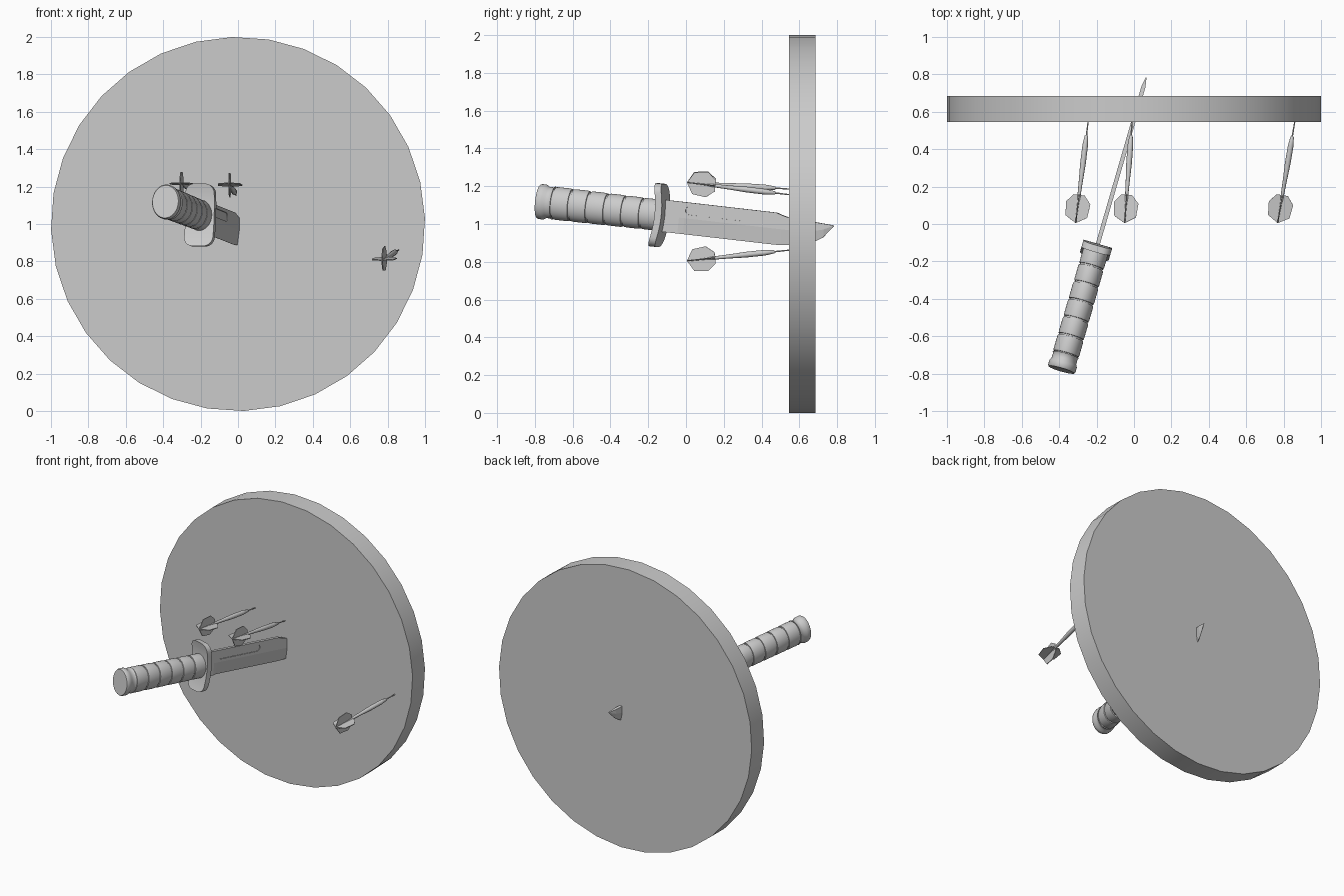
import bpy, bmesh, math
from mathutils import Vector, Matrix

cube = bpy.data.objects.get("Cube")
if cube:
    bpy.data.objects.remove(cube, do_unlink=True)

GREY = (0.6, 0.6, 0.6, 1)
grey = bpy.data.materials.new("plain grey")
grey.use_nodes = True
grey.diffuse_color = GREY
grey.node_tree.nodes["Principled BSDF"].inputs["Base Color"].default_value = GREY


def frame(origin, direction):
    """Local y runs along direction, local z stays close to up."""
    y = Vector(direction).normalized()
    x = y.cross(Vector((0, 0, 1))).normalized()
    m = Matrix((x, y, x.cross(y))).transposed().to_4x4()
    m.translation = origin
    return m


def finish(bm, name, matrix, smooth=None):
    bmesh.ops.recalc_face_normals(bm, faces=bm.faces)
    mesh = bpy.data.meshes.new(name)
    bm.to_mesh(mesh)
    bm.free()
    mesh.materials.append(grey)
    obj = bpy.data.objects.new(name, mesh)
    bpy.context.collection.objects.link(obj)
    obj.matrix_world = matrix
    if smooth:
        bpy.ops.object.select_all(action='DESELECT')
        bpy.context.view_layer.objects.active = obj
        obj.select_set(True)
        bpy.ops.object.shade_smooth_by_angle(angle=math.radians(smooth))
    return obj


def loft(rings):
    """Skin closed rings of points and cap both ends."""
    bm = bmesh.new()
    loops = [[bm.verts.new(p) for p in ring] for ring in rings]
    for a, b in zip(loops, loops[1:]):
        for i in range(len(a)):
            j = (i + 1) % len(a)
            bm.faces.new((a[i], a[j], b[j], b[i]))
    bm.faces.new(loops[0])
    bm.faces.new(loops[-1][::-1])
    return bm


def lathe(profile, sides, squash=1.0, phase=0.0):
    angles = [phase + math.tau * i / sides for i in range(sides)]
    return loft([[(r * squash * math.sin(a), t, r * math.cos(a)) for a in angles]
                 for t, r in profile])


def plate(outline, thickness):
    """Flat plate in the local yz plane."""
    return loft([[(x, y, z) for y, z in outline] for x in (-thickness / 2, thickness / 2)])


# Round target board
finish(lathe([(0.545, 1), (0.685, 1)], 32, phase=math.radians(-1.8)),
       "target_board", Matrix.Translation((0, 0, 1)), smooth=30)

# Knife
knife = frame((-0.2, -0.13, 1.045), (0.29, 1, -0.115))

finish(lathe([(-0.68, 0.088), (-0.672, 0.093), (-0.645, 0.093), (-0.63, 0.083),
              (-0.605, 0.083), (-0.597, 0.088)], 32, 0.82), "pommel", knife, smooth=40)

# Grip of stacked rings with narrow grooves between them
grip = []
RINGS = 6
step = 0.59 / RINGS
for i in range(RINGS):
    start = -0.6 + i * step
    r = 0.087 - 0.0008 * i
    grip += [(start, r - 0.008), (start + 0.008, r - 0.008), (start + 0.009, r - 0.002),
             (start + 0.02, r), (start + step - 0.012, r), (start + step - 0.001, r - 0.002)]
finish(lathe(grip, 32, 0.82), "grip", knife, smooth=40)

# Guard: rounded plate whose ends bend towards the grip
half_w, half_h, corner = 0.08, 0.168, 0.05
right_side = [(half_w, h) for h in (-0.09, -0.05, 0, 0.05, 0.09)]
arc = [(half_w - corner + corner * math.cos(a), half_h - corner + corner * math.sin(a))
       for a in (math.pi / 2 * k / 6 for k in range(7))]
outline = right_side + arc
outline += [(-x, z) for x, z in arc[::-1]] + [(-x, z) for x, z in right_side[::-1]]
outline += [(-x, -z) for x, z in arc] + [(x, -z) for x, z in arc[::-1]]
levels = sorted({round(z, 4) for x, z in outline})
widths = [max(x for x, z in outline if abs(z - h) < 0.001) for h in levels]
finish(loft([[(sx * w, y - 0.9 * h * h, h)
              for sx, y in ((-1, -0.015), (1, -0.015), (1, 0.022), (-1, 0.022))]
             for h, w in zip(levels, widths)]), "guard", knife, smooth=25)

# Blade sections: distance, spine, bevel line, edge, edge half width
T = 0.011
sections = [(0, 0.085, 0, -0.085, T), (0.1, 0.085, 0, -0.085, T), (0.13, 0.085, 0, -0.085, 0.001),
            (0.63, 0.085, 0, -0.085, 0.001), (0.67, 0.073, 0, -0.084, 0.001),
            (0.71, 0.064, 0, -0.08, 0.001), (0.79, 0.06, 0.005, -0.068, 0.001),
            (0.85, 0.058, 0.012, -0.048, 0.001), (0.9, 0.055, 0.025, -0.016, 0.001),
            (0.952, 0.052, 0.051, 0.05, 0.001)]
rings = []
for t, top, mid, low, e in sections:
    w = T if t < 0.94 else 0.002
    rings.append([(-w, t, top), (-w, t, mid), (-e, t, low), (e, t, low), (w, t, mid), (w, t, top)])
blade = finish(loft(rings), "blade", knife)

# Rounded groove pressed into each face of the blade
R, centre, first, last = 0.023, 0.043, 0.155, 0.455
caps = [math.pi * k / 8 for k in range(9)]
groove = [(last + R * math.sin(a), centre + R * math.cos(a)) for a in caps]
groove += [(first - R * math.sin(a), centre - R * math.cos(a)) for a in caps]
for side in (-1, 1):
    cutter = finish(plate(groove, 0.012), "groove_cutter",
                    knife @ Matrix.Translation((side * 0.0125, 0, 0)))
    cutter.hide_render = True
    mod = blade.modifiers.new("groove", 'BOOLEAN')
    mod.operation, mod.solver, mod.object = 'DIFFERENCE', 'EXACT', cutter
    bpy.context.view_layer.objects.active = blade
    bpy.context.view_layer.update()
    bpy.ops.object.modifier_apply(modifier=mod.name)
    bpy.data.objects.remove(cutter, do_unlink=True)

# Darts: tail and tip positions
darts = [((-0.312, 0.005, 1.22), (-0.245, 0.55, 1.185)),
         ((-0.05, 0.005, 1.22), (-0.01, 0.55, 1.155)),
         ((0.768, 0.005, 0.805), (0.86, 0.55, 0.862))]
barrel = [(0.02, 0.004), (0.11, 0.005), (0.13, 0.008), (0.23, 0.011), (0.32, 0.015),
          (0.42, 0.015), (0.47, 0.009), (0.475, 0.004), (0.56, 0.003)]
fin = [(0, 0), (0.035, 0.058), (0.108, 0.066), (0.152, 0.03),
       (0.152, -0.03), (0.108, -0.066), (0.035, -0.058)]
for n, (tail, tip) in enumerate(darts, 1):
    m = frame(tail, Vector(tip) - Vector(tail))
    finish(lathe(barrel, 12), f"dart_{n}_barrel", m, smooth=40)
    for label, turn in (("upright", 0), ("level", math.pi / 2)):
        finish(plate(fin, 0.005), f"dart_{n}_{label}_flight",
               m @ Matrix.Rotation(turn, 4, 'Y'))
